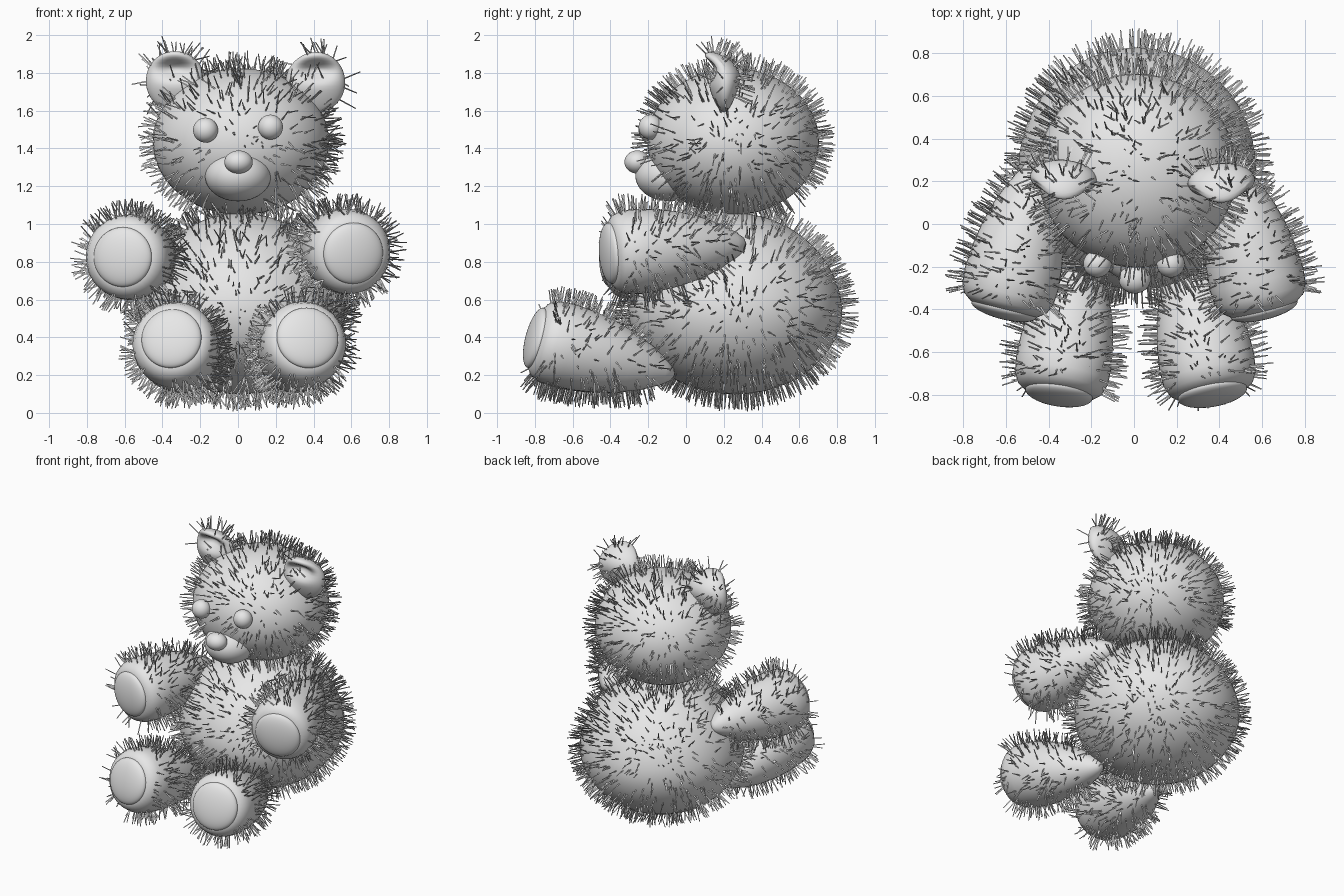
import bpy, bmesh, math, random
from mathutils import Vector, Matrix

random.seed(7)
cube = bpy.data.objects.get("Cube")
if cube:
    bpy.data.objects.remove(cube)

# One plush colour for everything
PLUSH = bpy.data.materials.new("light grey plush")
PLUSH.use_nodes = True
GREY = (0.8, 0.8, 0.8, 1)
PLUSH.diffuse_color = GREY
PLUSH.node_tree.nodes["Principled BSDF"].inputs["Base Color"].default_value = GREY


def add_object(name, mesh):
    mesh.materials.append(PLUSH)
    obj = bpy.data.objects.new(name, mesh)
    bpy.context.collection.objects.link(obj)
    return obj


def finish(name, bm):
    bmesh.ops.recalc_face_normals(bm, faces=bm.faces)
    for f in bm.faces:
        f.smooth = True
    mesh = bpy.data.meshes.new(name)
    bm.to_mesh(mesh)
    bm.free()
    return add_object(name, mesh)


def ellipsoid(name, center, radii, rot=Matrix(), shape=None, seg=48):
    bm = bmesh.new()
    bmesh.ops.create_uvsphere(bm, u_segments=seg, v_segments=seg // 2, radius=1)
    for v in bm.verts:
        v.co = Vector(a * r for a, r in zip(v.co, radii))
        if shape:
            shape(v.co)
    bmesh.ops.transform(bm, matrix=Matrix.Translation(center) @ rot, verts=bm.verts)
    return finish(name, bm)


def strands(name, obj, skip, density=400, length=0.088):
    """Scatter thin three-sided hairs over a part, leaning around its front-to-back axis."""
    mesh = obj.data
    mesh.calc_loop_triangles()
    tris = list(mesh.loop_triangles)
    areas = [t.area for t in tris]
    verts, faces = [], []
    for t in random.choices(tris, areas, k=int(sum(areas) * density)):
        a, b, c = (mesh.vertices[i].co for i in t.vertices)
        u, w = sorted((random.random(), random.random()))
        p = a * u + b * (w - u) + c * (1 - w)
        if skip(p, t.normal):
            continue
        lean = t.normal.cross(Vector((0, 1, 0))) * random.gauss(0, 0.33)
        jitter = Vector(random.gauss(0, 0.07) for _ in range(3))
        d = (t.normal + lean + jitter).normalized()
        side = d.orthogonal().normalized() * 0.0048
        ring = [Matrix.Rotation(math.tau * k / 3, 3, d) @ side for k in range(3)]
        tip = p + d * length * random.uniform(0.8, 1.1)
        n = len(verts)
        verts += [p - d * 0.01 + r for r in ring] + [tip + r * 0.7 for r in ring]
        faces += [(n + k, n + (k + 1) % 3, n + 3 + (k + 1) % 3, n + 3 + k) for k in range(3)]
    hair = bpy.data.meshes.new(name)
    hair.from_pydata(verts, [], faces)
    add_object(name, hair)


# Limb outline: (share of length, radius) from the hidden tip to the paw
PROFILE = [(0, 0), (0.02, 0.035), (0.08, 0.07), (0.2, 0.12), (0.35, 0.167), (0.5, 0.198),
           (0.65, 0.217), (0.8, 0.226), (0.9, 0.22), (0.96, 0.2), (1, 0.16), (0.99, 0)]


def limb(name, tip, paw, pad_radius):
    tip, paw = Vector(tip), Vector(paw)
    axis = paw - tip
    size = axis.length
    rot = axis.to_track_quat('Z', 'Y').to_matrix().to_4x4()
    bm = bmesh.new()
    pts = [bm.verts.new((r, 0, t * size)) for t, r in PROFILE]
    edges = [bm.edges.new(e) for e in zip(pts, pts[1:])]
    bmesh.ops.spin(bm, geom=pts + edges, cent=(0, 0, 0), axis=(0, 0, 1),
                   angle=math.tau, steps=40)
    bmesh.ops.remove_doubles(bm, verts=bm.verts, dist=0.0005)
    bmesh.ops.transform(bm, matrix=Matrix.Translation(tip) @ rot, verts=bm.verts)
    obj = finish(name, bm)
    # Domed sole or palm
    ellipsoid(name + "_pad", paw, (pad_radius, pad_radius, 0.048), rot)
    strands(name + "_fur", obj, lambda p, n: (p - tip).dot(axis) / size ** 2 > 0.95
            or (p - tip).length < 0.12, density=450)


# Body, heavier below and narrower towards the neck, and head
def egg(co):
    if co.z > 0:
        taper = 1 - 0.13 * co.z
        co.x *= taper
        co.y *= taper
        co.z *= 1.1


body = ellipsoid("body", (0.015, 0.26, 0.555), (0.557, 0.568, 0.457), shape=egg)
head = ellipsoid("head", (0.015, 0.25, 1.436), (0.467, 0.455, 0.388))

# Face
muzzle_at = Vector((0, -0.088, 1.255))
ellipsoid("muzzle", muzzle_at, (0.175, 0.18, 0.135))
ellipsoid("nose", (0.003, -0.258, 1.328), (0.075, 0.068, 0.061), seg=32)
eyes = [Vector((-0.172, -0.187, 1.497)), Vector((0.172, -0.187, 1.513))]
for side, eye in zip(("right", "left"), eyes):
    ellipsoid(side + "_eye", eye, (0.066, 0.064, 0.066), seg=32)


def on_face(p, n):
    return ((p - muzzle_at).length < 0.19 or p.z < 1.1
            or any((p - e).length < 0.09 for e in eyes))


strands("head_fur", head, on_face)
strands("body_fur", body, lambda p, n: p.z > 1.035)


# Ears: rounds that thicken upwards, hollowed in front under a forward rim
def cup(co):
    co.y *= 1 + 2.5 * co.z
    if co.y < 0:
        co.y += 0.09 * math.exp(-(co.x / 0.095) ** 2 - ((co.z - 0.068) / 0.048) ** 2)
    co.y -= 2.8 * max(0, co.z) ** 2


for side, center, turn in (("right", (-0.33, 0.215, 1.755), -4), ("left", (0.41, 0.2, 1.75), 4)):
    ear = ellipsoid(side + "_ear", center, (0.158, 0.083, 0.16),
                    Matrix.Rotation(math.radians(turn), 4, 'Z'), cup)
    strands(side + "_ear_fur", ear,
            lambda p, n: n.y < -0.35 and n.z < 0.4 or p.z < 1.65, density=480)

# Arms and legs
limb("left_arm", (0.43, 0.32, 0.895), (0.61, -0.4, 0.845), 0.162)
limb("right_arm", (-0.43, 0.32, 0.82), (-0.61, -0.4, 0.825), 0.158)
limb("left_leg", (0.235, -0.06, 0.2), (0.368, -0.795, 0.397), 0.165)
limb("right_leg", (-0.24, -0.06, 0.2), (-0.352, -0.795, 0.393), 0.16)
